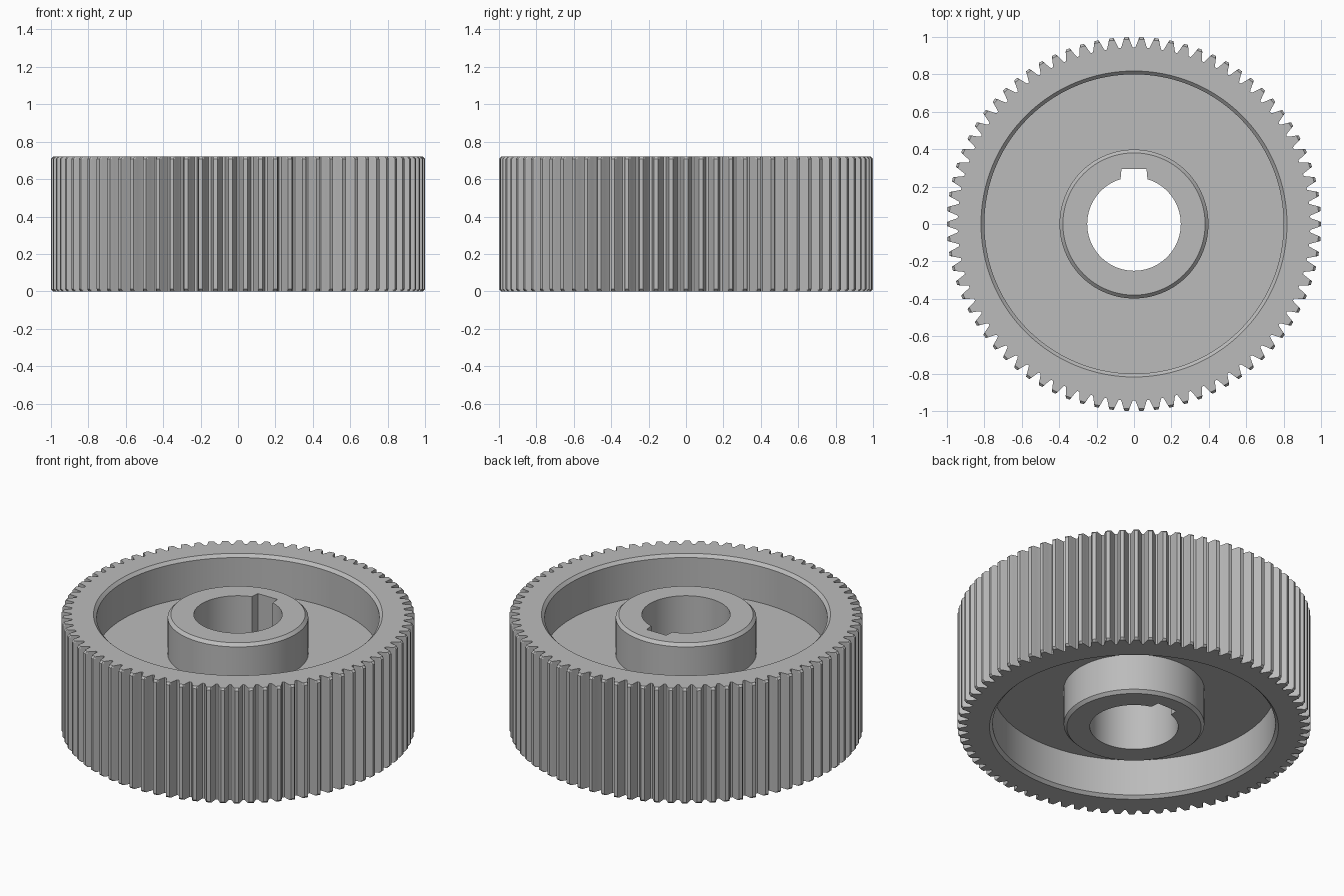
import bpy, bmesh, math

cube = bpy.data.objects.get("Cube")
if cube:
    bpy.data.objects.remove(cube, do_unlink=True)

TEETH = 78
HEIGHT = 0.72
WEB_DEPTH = 0.245
CHAMFER = 0.012
PITCH = 2 * math.pi / TEETH

steel = bpy.data.materials.new("steel_grey")
steel.use_nodes = True
colour = (0.5, 0.5, 0.5, 1)
steel.diffuse_color = colour
steel.node_tree.nodes["Principled BSDF"].inputs["Base Color"].default_value = colour

# One tooth: (radius, half width angle) from root to tip, mirrored and repeated
flank = [(0.943, 0.034), (0.950, 0.0305), (0.962, 0.0255),
         (0.975, 0.0205), (0.988, 0.016), (1.0, 0.0105)]
tooth = [(r, -a) for r, a in flank] + [(r, a) for r, a in reversed(flank)]
samples = [(r, i * PITCH + a) for i in range(TEETH) for r, a in tooth]


def gear_ring(limit):
    return [(min(r, limit) * math.cos(a), min(r, limit) * math.sin(a)) for r, a in samples]


def round_ring(radius):
    return [(radius * math.cos(a), radius * math.sin(a)) for _, a in samples]


# Bore outline with a square keyway towards the back
def bore_ring(radius=0.25, key_half=0.072, key_top=0.293):
    return [(x, key_top) if abs(x) <= key_half and y > 0 else (x, y)
            for x, y in round_ring(radius)]


# Upper half of the section, from the teeth inward to the bore
floor = HEIGHT - WEB_DEPTH
upper = [
    (gear_ring(1.0), HEIGHT - CHAMFER),
    (gear_ring(1.0 - CHAMFER), HEIGHT),
    (round_ring(0.818), HEIGHT),            # rim chamfer
    (round_ring(0.80), HEIGHT - 0.018),
    (round_ring(0.80), floor),              # web
    (round_ring(0.398), floor),
    (round_ring(0.398), HEIGHT - 0.018),    # hub
    (round_ring(0.38), HEIGHT),
    (bore_ring(), HEIGHT),
]
lower = [(ring, HEIGHT - z) for ring, z in reversed(upper)]

# Join neighbouring rings into a closed solid
bm = bmesh.new()
rings = [[bm.verts.new((x, y, z)) for x, y in ring] for ring, z in upper + lower]
count = len(samples)
for k, ring in enumerate(rings):
    after = rings[(k + 1) % len(rings)]
    for i in range(count):
        j = (i + 1) % count
        bm.faces.new((ring[i], ring[j], after[j], after[i]))
bmesh.ops.recalc_face_normals(bm, faces=bm.faces)

mesh = bpy.data.meshes.new("spur_gear")
bm.to_mesh(mesh)
bm.free()
mesh.materials.append(steel)
gear = bpy.data.objects.new("spur_gear", mesh)
bpy.context.collection.objects.link(gear)

bpy.ops.object.select_all(action="DESELECT")
gear.select_set(True)
bpy.context.view_layer.objects.active = gear
bpy.ops.object.shade_smooth_by_angle(angle=math.radians(25))
